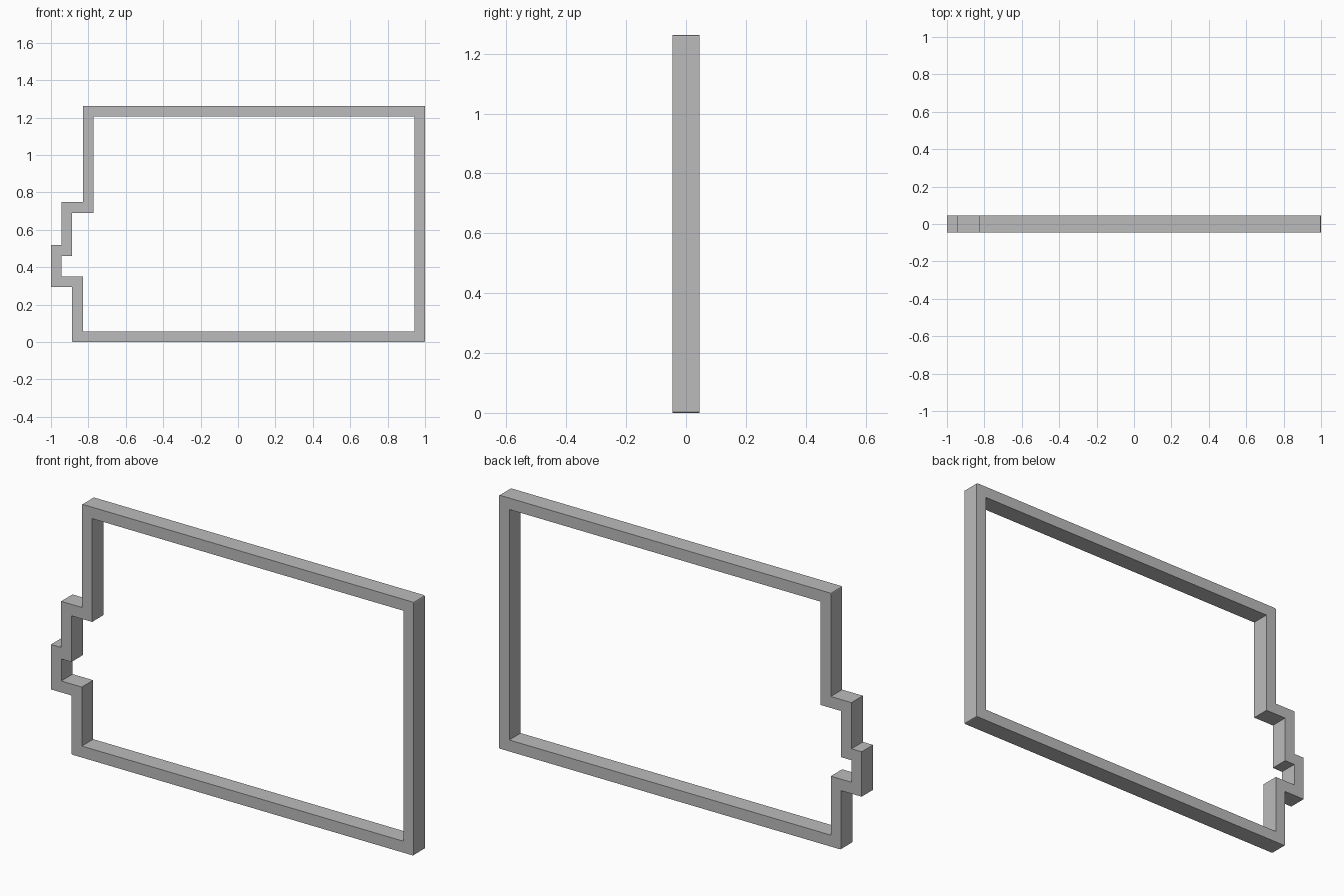
import bpy
import bmesh

cube = bpy.data.objects.get("Cube")
if cube:
    bpy.data.objects.remove(cube, do_unlink=True)

WALL = 0.057     # width of the frame bars
DEPTH = 0.09     # front to back
ROUND = 0.006    # softened outer corners

# Outer outline in x and z, counter-clockwise seen from the front
OUTLINE = [(-0.887, 0), (1, 0), (1, 1.263), (-0.83, 1.263), (-0.83, 0.748),
           (-0.944, 0.748), (-0.944, 0.518), (-1, 0.518), (-1, 0.294), (-0.887, 0.294)]
COUNT = len(OUTLINE)


def inward(a, b):
    """Unit normal of an outline edge, pointing into the frame."""
    dx, dz = b[0] - a[0], b[1] - a[1]
    length = abs(dx) + abs(dz)
    return -dz / length, dx / length


def inner_point(i):
    """Outline corner moved inward by the bar width along both its edges."""
    before, here, after = OUTLINE[i - 1], OUTLINE[i], OUTLINE[(i + 1) % COUNT]
    n, m = inward(before, here), inward(here, after)
    return here[0] + WALL * (n[0] + m[0]), here[1] + WALL * (n[1] + m[1])


grey = bpy.data.materials.new("mid grey")
grey.use_nodes = True
colour = (0.5, 0.5, 0.5, 1)
grey.diffuse_color = colour
grey.node_tree.nodes["Principled BSDF"].inputs["Base Color"].default_value = colour

# Four corner loops: outer front, inner front, inner back, outer back
bm = bmesh.new()
inner = [inner_point(i) for i in range(COUNT)]
loops = [[bm.verts.new((x, y, z)) for x, z in points]
         for points, y in ((OUTLINE, -DEPTH / 2), (inner, -DEPTH / 2),
                           (inner, DEPTH / 2), (OUTLINE, DEPTH / 2))]

# Skin the bars between neighbouring loops
for k, loop in enumerate(loops):
    other = loops[(k + 1) % len(loops)]
    for i in range(COUNT):
        j = (i + 1) % COUNT
        bm.faces.new((loop[i], loop[j], other[j], other[i]))
bmesh.ops.recalc_face_normals(bm, faces=bm.faces[:])

# Soften the four main outer corners
corner_edges = [bm.edges.get((loops[0][i], loops[3][i])) for i in range(4)]
bmesh.ops.bevel(bm, geom=corner_edges, offset=ROUND, segments=2,
                profile=0.5, affect="EDGES")

mesh = bpy.data.meshes.new("outline_frame")
bm.to_mesh(mesh)
bm.free()
mesh.materials.append(grey)
frame = bpy.data.objects.new("outline_frame", mesh)
bpy.context.collection.objects.link(frame)
